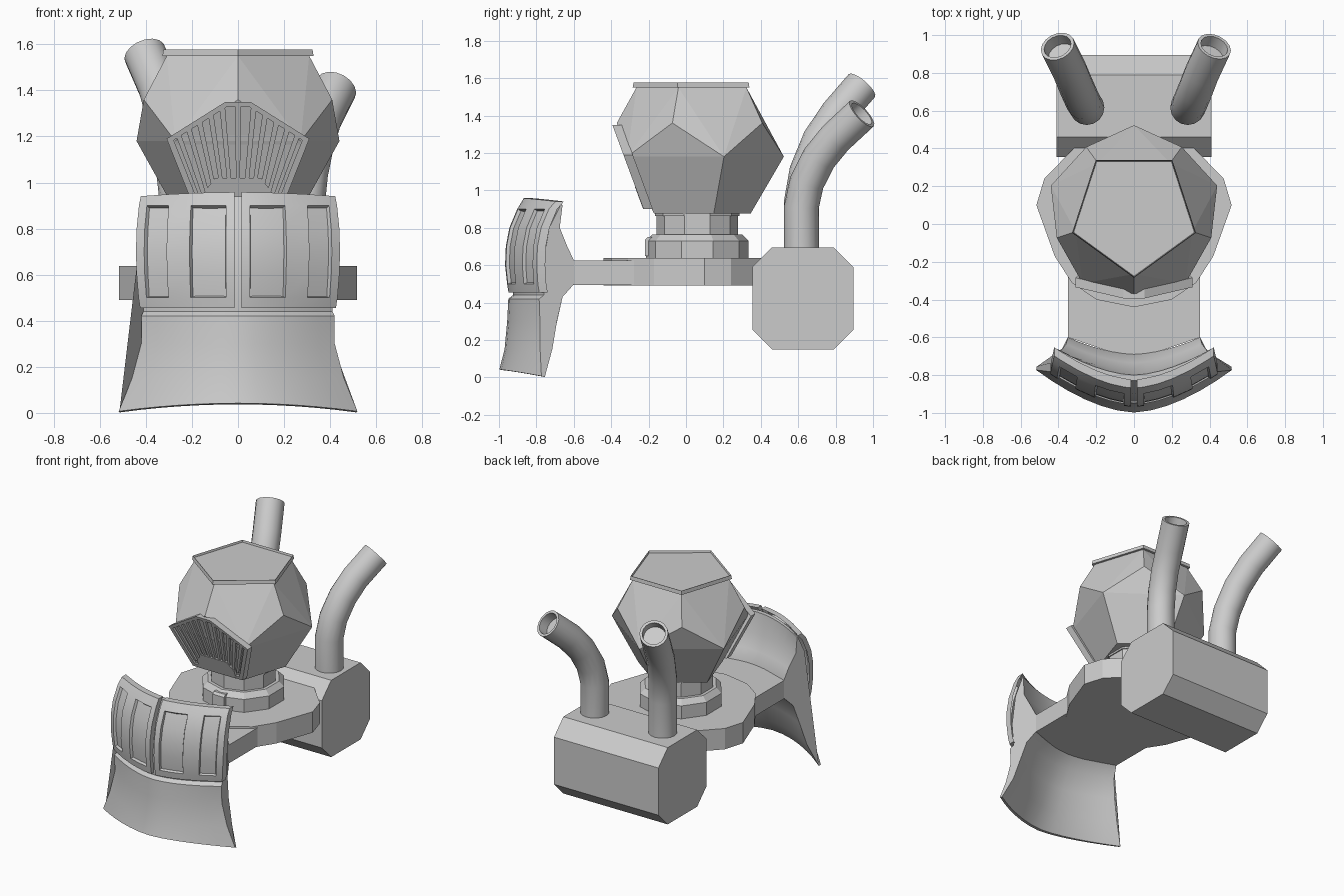
import bpy, bmesh, math
from mathutils import Vector

if "Cube" in bpy.data.objects:
    bpy.data.objects.remove(bpy.data.objects["Cube"])

CY = 0.06  # centre of head and neck in y


def finish(name, bm, smooth=None):
    bmesh.ops.recalc_face_normals(bm, faces=bm.faces)
    me = bpy.data.meshes.new(name)
    bm.to_mesh(me)
    bm.free()
    ob = bpy.data.objects.new(name, me)
    bpy.context.collection.objects.link(ob)
    if smooth:
        shade(ob, smooth)
    return ob


def shade(ob, deg):
    bpy.ops.object.select_all(action='DESELECT')
    ob.select_set(True)
    bpy.context.view_layer.objects.active = ob
    bpy.ops.object.shade_smooth_by_angle(angle=math.radians(deg))


def hull(name, pts):
    """Convex solid around the points, flat areas merged."""
    bm = bmesh.new()
    for p in pts:
        bm.verts.new(p)
    bmesh.ops.convex_hull(bm, input=bm.verts[:])
    bmesh.ops.dissolve_limit(bm, angle_limit=0.02, verts=bm.verts[:], edges=bm.edges[:])
    return finish(name, bm)


def ring(n, r, z, start):
    return [(r * math.cos(start + i * math.tau / n),
             CY + r * math.sin(start + i * math.tau / n), z) for i in range(n)]


def prism(name, pts, place, front, back):
    """Outline of (x, z) points pushed between two depths."""
    bm = bmesh.new()
    a = [bm.verts.new(place(x, z, front)) for x, z in pts]
    b = [bm.verts.new(place(x, z, back)) for x, z in pts]
    bm.faces.new(a)
    bm.faces.new(b[::-1])
    for i in range(len(a)):
        j = (i + 1) % len(a)
        bm.faces.new((a[i], b[i], b[j], a[j]))
    return finish(name, bm)


# Head: squashed dodecahedron, point of the top pentagon to the front
F, B = -math.pi / 2, math.pi / 2
hull("head", ring(5, 0.325, 1.55, F) + ring(5, 0.43, 1.36, F)
     + ring(5, 0.463, 1.18, B) + ring(5, 0.285, 0.875, B))

# Head lid: pentagon plate with sunken middle
bm = bmesh.new()
lo = [bm.verts.new(p) for p in ring(5, 0.345, 1.55, F)]
hi = [bm.verts.new(p) for p in ring(5, 0.34, 1.577, F)]
bm.faces.new(lo[::-1])
for i in range(5):
    bm.faces.new((lo[i], lo[(i + 1) % 5], hi[(i + 1) % 5], hi[i]))
top = bm.faces.new(hi)
bmesh.ops.inset_region(bm, faces=[top], thickness=0.022)
bmesh.ops.inset_region(bm, faces=[top], thickness=0.004, depth=-0.015)
finish("head_lid", bm)


# Visor: sloped plate, frame and fanned slats
def visor(x, z, d):
    return (x, -0.392 + (1.345 - z) * 0.37 + d, z)


outline = [(-0.055, 1.35), (0.055, 1.35), (0.31, 1.19), (0.195, 0.9), (-0.195, 0.9), (-0.31, 1.19)]
inner = [(x * 0.9, 1.13 + (z - 1.13) * 0.9) for x, z in outline]
prism("visor_back", outline, visor, 0.018, 0.05)
for i in range(6):
    j = (i + 1) % 6
    prism("visor_frame", [outline[i], outline[j], inner[j], inner[i]], visor, 0, 0.03)
tops = [(0, 1.335), (0.068, 1.325), (0.118, 1.295), (0.168, 1.265), (0.215, 1.235), (0.258, 1.205)]
for i, (xt, zt) in enumerate(tops):
    xb = 0.033 * i
    for s in ((1,) if i == 0 else (1, -1)):
        w = 0.012
        prism("visor_slat", [(s * xt - w, zt), (s * xt + w, zt),
                             (s * xb + w * 0.7, 0.95), (s * xb - w * 0.7, 0.95)], visor, 0.003, 0.03)
prism("visor_mouth", [(-0.1, 1.02), (0.1, 1.02), (0.145, 0.96), (0.145, 0.9), (-0.145, 0.9), (-0.145, 0.96)],
      visor, -0.002, 0.03)

# Neck rings and front clasp
hull("neck_base", ring(10, 0.275, 0.62, B) + ring(10, 0.275, 0.73, B) + ring(10, 0.24, 0.765, B))
hull("neck", ring(10, 0.217, 0.75, B) + ring(10, 0.217, 0.88, B))
hull("neck_lip", ring(10, 0.225, 0.862, B) + ring(10, 0.225, 0.88, B))
hull("neck_clasp", [(x, y, z) for x in (-0.045, 0.045)
                    for y, z in ((-0.22, 0.65), (-0.22, 0.735), (-0.205, 0.75), (-0.13, 0.75), (-0.13, 0.65))])

# Shoulder plate and the arm to the breastplate
half = [(0, -0.44), (0.2, -0.4), (0.33, -0.31), (0.42, -0.17), (0.517, 0.1), (0.475, 0.24), (0.3, 0.42)]
hull("shoulder_plate", [(s * x, y, z) for x, y in half for s in (1, -1) for z in (0.49, 0.638)])
hull("front_arm", [(x, y, z) for x in (-0.35, 0.35) for y in (-0.25, -0.6) for z in (0.495, 0.625)]
     + [(0, -0.72, 0.495), (0, -0.72, 0.625)])

# Breastplate body: closed side profile (y, z, half width, sweep back) swept across x
profile = [(-0.998, 0.042, 0.518, 0.225), (-0.97, 0.15, 0.46, 0.19), (-0.956, 0.3, 0.42, 0.175),
           (-0.95, 0.42, 0.42, 0.165), (-0.925, 0.44, 0.41, 0.165), (-0.935, 0.6, 0.42, 0.17),
           (-0.90, 0.8, 0.42, 0.17), (-0.83, 0.94, 0.41, 0.16), (-0.80, 0.94, 0.41, 0.14),
           (-0.775, 0.8, 0.39, 0.1), (-0.735, 0.7, 0.36, 0.1), (-0.69, 0.627, 0.35, 0.09),
           (-0.69, 0.497, 0.35, 0.09), (-0.76, 0.43, 0.38, 0.1), (-0.82, 0.3, 0.41, 0.13),
           (-0.885, 0.15, 0.45, 0.17), (-0.97, 0.037, 0.515, 0.215)]


def swept(row, u):
    y, z, w, d = row
    return (u * w, y + d * abs(u) ** 1.7, z - 0.035 * u * u * (1 if z < 0.1 else 0.5 if z > 0.9 else 0))


bm = bmesh.new()
N = 12
grid = [[bm.verts.new(swept(r, -1 + 2 * i / N)) for r in profile] for i in range(N + 1)]
for a, b in zip(grid, grid[1:]):
    for k in range(len(profile)):
        m = (k + 1) % len(profile)
        bm.faces.new((a[k], a[m], b[m], b[k]))
bm.faces.new(grid[0])
bm.faces.new(grid[-1][::-1])
finish("breastplate_body", bm, 35)

# Two chest panels with sunken slots
rows = [(-0.95, 0.455, 0.425, 0.165), (-0.957, 0.5, 0.432, 0.165), (-0.968, 0.6, 0.44, 0.17),
        (-0.964, 0.7, 0.443, 0.17), (-0.945, 0.8, 0.44, 0.17), (-0.903, 0.9, 0.43, 0.17),
        (-0.868, 0.958, 0.422, 0.17)]
cols = [0.035, 0.12, 0.3, 0.475, 0.7, 0.92, 1.0]
for s, side in ((1, "right"), (-1, "left")):
    bm = bmesh.new()
    g = [[bm.verts.new(swept(r, s * u)) for u in cols] for r in rows]
    slots = {0: [], 1: []}
    for j in range(6):
        for i in range(6):
            q = [g[j][i], g[j][i + 1], g[j + 1][i + 1], g[j + 1][i]]
            f = bm.faces.new(q if s > 0 else q[::-1])
            if 1 <= j <= 4 and i in (1, 2, 4):
                slots[i // 4].append(f)
    bm.normal_update()
    for fs in slots.values():
        bmesh.ops.inset_region(bm, faces=fs, thickness=0.006, depth=-0.018)
    # rim wall turning back to the body
    rim = [e for e in bm.edges if e.is_boundary]
    new = bmesh.ops.extrude_edge_only(bm, edges=rim)["geom"]
    for v in new:
        if isinstance(v, bmesh.types.BMVert):
            v.co += Vector((0, 0.045, 0))
    finish("chest_panel_" + side, bm, 30)

# Back tank: eight-sided drum lying across
c = 0.105
tank = [(0.355, 0.15 + c), (0.355 + c, 0.15), (0.895 - c, 0.15), (0.895, 0.15 + c),
        (0.895, 0.695 - c), (0.895 - c, 0.695), (0.355 + c, 0.695), (0.355, 0.695 - c)]
hull("back_tank", [(x, y, z) for x in (-0.41, 0.41) for y, z in tank])

# Exhaust pipes: bent tubes with hollow ends
paths = {"right": [(0.285, 0.617, 0.65), (0.285, 0.617, 0.91), (0.298, 0.645, 1.04), (0.325, 0.71, 1.17),
                   (0.36, 0.8, 1.28), (0.425, 0.94, 1.41)],
         "left": [(-0.25, 0.617, 0.65), (-0.25, 0.617, 0.94), (-0.268, 0.645, 1.1), (-0.3, 0.715, 1.27),
                  (-0.34, 0.81, 1.41), (-0.405, 0.94, 1.56)]}
for side, path in paths.items():
    bm = bmesh.new()
    P = [Vector(p) for p in path]
    prev = None
    for i, p in enumerate(P):
        t = (P[min(i + 1, len(P) - 1)] - P[max(i - 1, 0)]).normalized()
        a = Vector((1, 0, 0))
        a = (a - t * a.dot(t)).normalized()
        b = t.cross(a)
        cur = [bm.verts.new(p + 0.093 * (a * math.cos(k * math.tau / 16) + b * math.sin(k * math.tau / 16)))
               for k in range(16)]
        if prev:
            for k in range(16):
                m = (k + 1) % 16
                bm.faces.new((prev[k], prev[m], cur[m], cur[k]))
        prev = cur
    end = bm.faces.new(prev)
    bm.normal_update()
    bmesh.ops.inset_region(bm, faces=[end], thickness=0.018)
    bmesh.ops.inset_region(bm, faces=[end], thickness=0.001, depth=-0.07)
    finish("exhaust_pipe_" + side, bm, 40)
